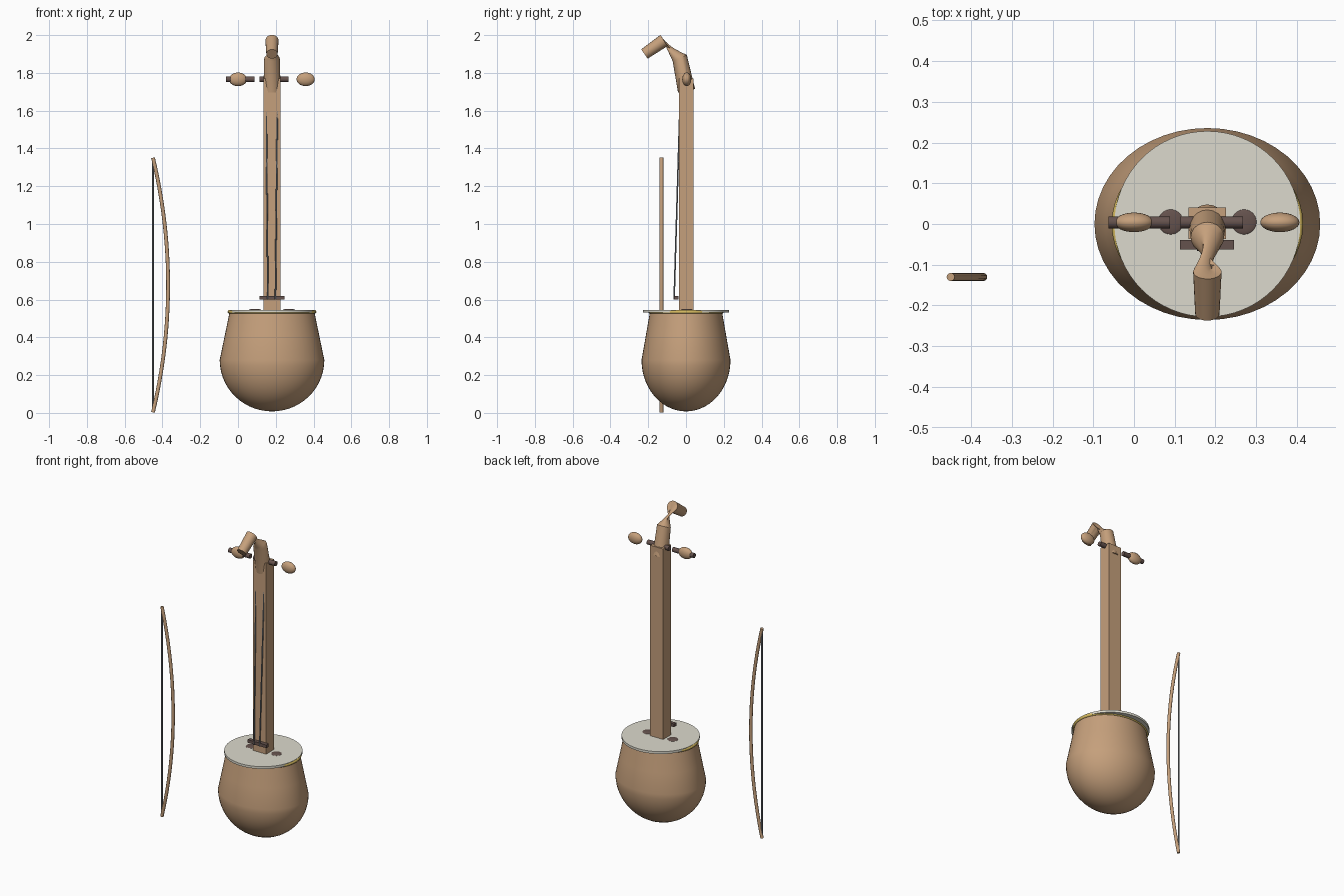
import bpy, bmesh, math
from mathutils import Vector

if "Cube" in bpy.data.objects:
    bpy.data.objects.remove(bpy.data.objects["Cube"])

def material(name, rgb):
    m = bpy.data.materials.new(name)
    m.diffuse_color = (*rgb, 1)
    m.use_nodes = True
    m.node_tree.nodes["Principled BSDF"].inputs["Base Color"].default_value = m.diffuse_color
    return m

WOOD = material("warm_wood", (0.56, 0.35, 0.20))
DARK = material("dark_wood", (0.13, 0.085, 0.075))
SKIN = material("pale_skin", (0.72, 0.70, 0.61))
GOLD = material("gold_trim", (0.68, 0.50, 0.12))
STRING = material("grey_string", (0.20, 0.22, 0.24))
CX = 0.18  # centre line of the instrument

def finish(name, mat, smooth=True):
    o = bpy.context.object
    o.name = o.data.name = name
    o.data.materials.append(mat)
    if smooth:
        bpy.ops.object.shade_smooth_by_angle(angle=math.radians(35))
    return o

def loft(name, rings, mat):
    """Skin a list of equal-length point rings, with both ends capped."""
    bm = bmesh.new()
    loops = [[bm.verts.new(p) for p in r] for r in rings]
    n = len(loops[0])
    for a, b in zip(loops, loops[1:]):
        for i in range(n):
            j = (i + 1) % n
            bm.faces.new((a[i], a[j], b[j], b[i]))
    bm.faces.new(loops[0])
    bm.faces.new(loops[-1])
    bmesh.ops.recalc_face_normals(bm, faces=bm.faces)
    me = bpy.data.meshes.new(name)
    bm.to_mesh(me)
    bm.free()
    o = bpy.data.objects.new(name, me)
    bpy.context.collection.objects.link(o)
    bpy.ops.object.select_all(action='DESELECT')
    o.select_set(True)
    bpy.context.view_layer.objects.active = o
    return finish(name, mat)

def ring(c, u, v, ru, rv, n=16, twist=0.0):
    c, u, v = Vector(c), Vector(u), Vector(v)
    return [c + u * ru * math.cos(2 * math.pi * i / n + twist)
            + v * rv * math.sin(2 * math.pi * i / n + twist) for i in range(n)]

def rod(name, a, b, r, mat, n=16):
    d = (Vector(b) - Vector(a)).normalized()
    u = d.orthogonal().normalized()
    v = d.cross(u)
    return loft(name, [ring(p, u, v, r, r, n) for p in (a, b)], mat)

def box(name, lo, hi, mat):
    lo, hi = Vector(lo), Vector(hi)
    bpy.ops.mesh.primitive_cube_add(size=1, location=(lo + hi) / 2)
    bpy.context.object.scale = hi - lo
    return finish(name, mat, False)

def ellipsoid(name, loc, radii, mat):
    bpy.ops.mesh.primitive_uv_sphere_add(segments=32, ring_count=16, radius=1, location=loc)
    bpy.context.object.scale = radii
    return finish(name, mat)

X, Y, Z = (1, 0, 0), (0, 1, 0), (0, 0, 1)

# Bowl: half ellipsoid below, straight taper above, squashed in depth
prof = [(0.277 * math.sin(t), 0.28 - 0.272 * math.cos(t))
        for t in [math.pi / 2 * k / 14 for k in range(15)]]
prof[0] = (0.004, 0.008)
prof += [(0.251, 0.405), (0.225, 0.532)]
loft("bowl", [ring((CX, 0, z), X, Y, r, r * 0.85, 48) for r, z in prof], WOOD)

# Gold rim and round skin
bpy.ops.mesh.primitive_torus_add(major_segments=48, minor_segments=12, major_radius=0.225,
                                 minor_radius=0.01, location=(CX, 0, 0.535))
bpy.context.object.scale = (1, 0.85, 1)
finish("rim", GOLD)
rod("skin_top", (CX, 0, 0.531), (CX, 0, 0.546), 0.228, SKIN, 64)

# Sound holes
for side in (-1, 1):
    ellipsoid("sound_hole", (CX + side * 0.09, 0.005, 0.545), (0.031, 0.031, 0.006), DARK)

# Neck
box("neck", (0.134, -0.037, 0.535), (0.226, 0.041, 1.77), WOOD)

# Bent head: thick stem, twisted pinch, cylindrical tip
def head_ring(y, z, dy, dz, r, twist=0.0):
    d = Vector((0, dy, dz)).normalized()
    return ring((CX, y, z), X, d.cross(Vector(X)), r, r, 20, twist)

stem = head_ring(0.003, 1.705, -0.036, 0.165, 0.046)
bend = head_ring(-0.033, 1.878, -0.036, 0.08, 0.041)
tip_start = head_ring(-0.117, 1.971, -0.1, -0.06, 0.035, math.radians(148))
tip_end = head_ring(-0.22, 1.90, -0.1, -0.07, 0.030, math.radians(148))
pinch = [[a.lerp(b, k / 8) for a, b in zip(bend, tip_start)] for k in range(1, 8)]
loft("head", [stem, bend] + pinch + [tip_start, tip_end], WOOD)

# Tuning pegs with egg-shaped knobs
for x0, x1, knob in ((-0.063, 0.088, 0.0), (0.114, 0.268, 0.358)):
    rod("peg", (x0, 0.004, 1.766), (x1, 0.004, 1.766), 0.015, DARK)
    ellipsoid("peg_knob", (knob, 0.004, 1.766), (0.048, 0.024, 0.036), WOOD)

# Bridge and strings, which run into the neck near the top
box("bridge", (0.113, -0.063, 0.60), (0.246, -0.039, 0.62), DARK)
for xb, xt in ((0.158, 0.150), (0.198, 0.208)):
    rod("string", (xb, -0.063, 0.60), (xt, -0.033, 1.60), 0.004, STRING, 8)

# Bow: arched stick and straight hair
BY = -0.13
path = [Vector((-0.37 - 0.08 * t * t, BY, 0.677 + 0.674 * t))
        for t in [k / 12 - 1 for k in range(25)]]
rings = []
for i, p in enumerate(path):
    d = (path[min(i + 1, 24)] - path[max(i - 1, 0)]).normalized()
    rings.append(ring(p, Vector(Y).cross(d), Y, 0.01, 0.01, 12))
loft("bow_stick", rings, WOOD)
rod("bow_hair", (-0.45, BY, 0.005), (-0.45, BY, 1.35), 0.005, STRING, 8)
